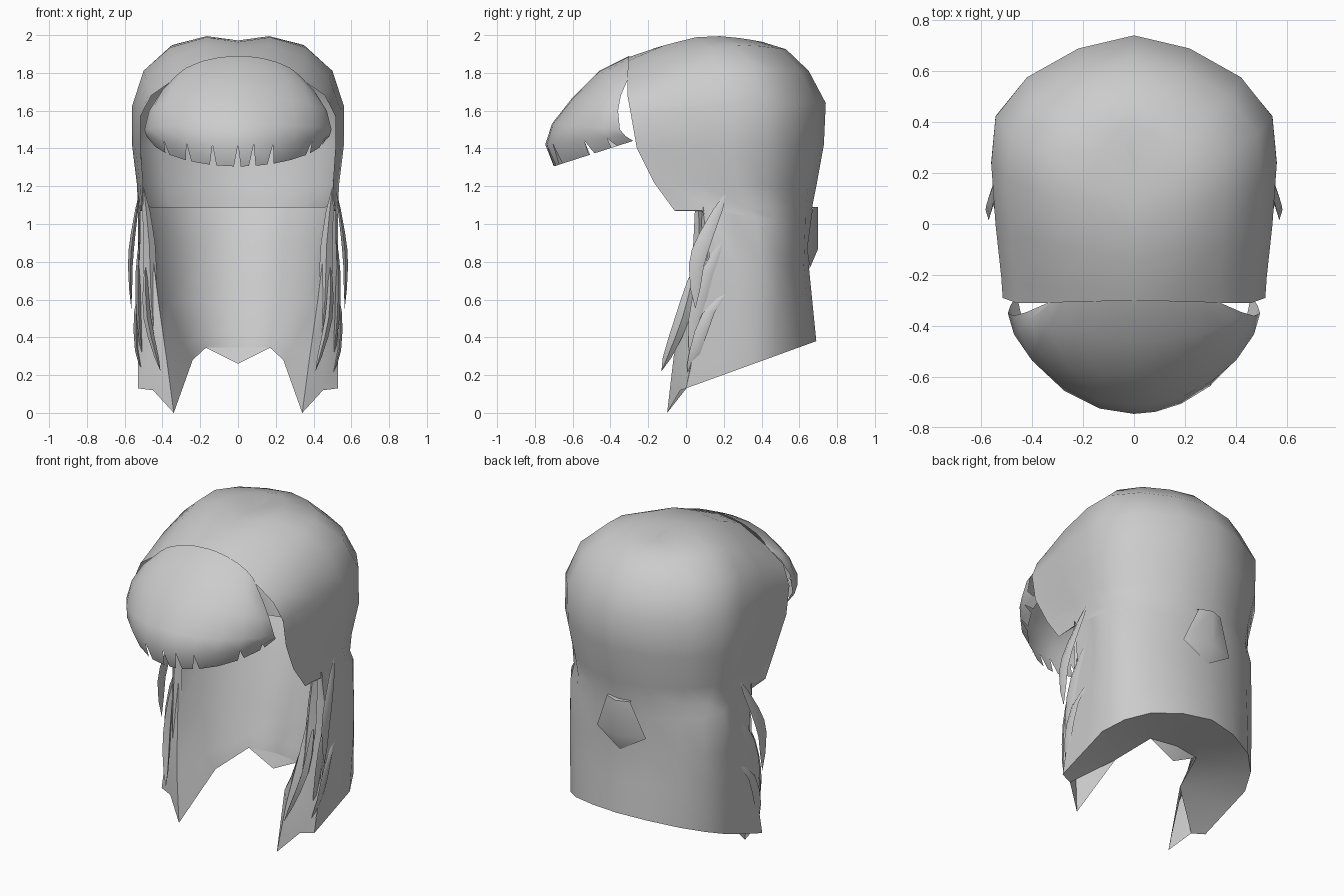
import bpy, bmesh, math
from mathutils import Vector

if "Cube" in bpy.data.objects:
    bpy.data.objects.remove(bpy.data.objects["Cube"], do_unlink=True)

GREY = (0.6, 0.6, 0.6, 1.0)
mat = bpy.data.materials.new("hair grey")
mat.use_nodes = True
mat.diffuse_color = GREY
mat.node_tree.nodes["Principled BSDF"].inputs["Base Color"].default_value = GREY
mat.node_tree.nodes["Principled BSDF"].inputs["Roughness"].default_value = 0.8


def make(name, grids, angle=60, closed=False):
    """Skin one or more grids of points (lists of equal rows) into one object."""
    bm = bmesh.new()
    for rows in grids:
        vs = [[bm.verts.new(p) for p in r] for r in rows]
        n = len(rows[0])
        for a, b in zip(vs, vs[1:]):
            for i in range(n if closed else n - 1):
                j = (i + 1) % n
                bm.faces.new((a[i], a[j], b[j], b[i]))
    bmesh.ops.remove_doubles(bm, verts=bm.verts, dist=0.0005)
    bmesh.ops.recalc_face_normals(bm, faces=bm.faces)
    me = bpy.data.meshes.new(name)
    bm.to_mesh(me)
    bm.free()
    me.materials.append(mat)
    ob = bpy.data.objects.new(name, me)
    bpy.context.collection.objects.link(ob)
    bpy.ops.object.select_all(action='DESELECT')
    ob.select_set(True)
    bpy.context.view_layer.objects.active = ob
    bpy.ops.object.shade_smooth_by_angle(angle=math.radians(angle))


def both(half):
    """Complete a half row that ends on the centre line."""
    return half + [(-x, y, z) for x, y, z in reversed(half[:-1])]


# Outer hair: plan outline from front edge to back centre, scaled per row
FX = (0.92, 0.93, 0.97, 1.0, 0.97, 0.75, 0.39, 0.0)
FY = (0.0, 0.08, 0.28, 0.51, 0.69, 0.84, 0.95, 1.0)


def outer_row(hw, yf, yb, zf, zb, edge, bump, corner):
    row = []
    for fx, fy in zip(FX, FY):
        fx = max(fx, edge) if fy < 0.4 else fx * (corner if fy > 0.6 else 1)
        row.append((hw * fx, yf + (yb - yf) * fy,
                    zf + (zb - zf) * fy + bump * math.sin(math.pi * fy)))
    return row


OUTER = [  # half width, front y, back y, front z, back z, front edge width, bulge, back corner
    (0.0, -0.31, 0.25, 1.88, 1.965, 0.92, 0.04, 1),
    (0.17, -0.31, 0.40, 1.86, 1.965, 0.92, 0.075, 1),
    (0.36, -0.31, 0.53, 1.77, 1.925, 0.92, 0.085, 1),
    (0.50, -0.31, 0.65, 1.68, 1.81, 0.92, 0.065, 1),
    (0.56, -0.29, 0.74, 1.57, 1.64, 0.92, 0.02, 1),
    (0.56, -0.26, 0.73, 1.40, 1.42, 0.92, 0, 1),
    (0.535, -0.17, 0.69, 1.22, 1.20, 0.94, 0, 0.95),
    (0.53, -0.06, 0.67, 1.07, 1.10, 0.96, 0, 0.91),
    (0.53, 0.09, 0.66, 1.07, 1.00, 0.98, 0, 0.90),
    (0.53, 0.13, 0.65, 0.78, 0.78, 0.99, 0, 0.90),
    (0.53, 0.09, 0.67, 0.54, 0.58, 1.0, 0, 0.90),
    (0.53, 0.0, 0.69, 0.13, 0.38, 1.0, 0, 0.91),
]
outer = [outer_row(*r) for r in OUTER]

# Inner lining, drawn forward into the two long front locks
lining = [
    [(.52, .09, 1.10), (.51, .09, 1.10), (.49, .10, 1.10), (.46, .28, 1.09), (.24, .56, 1.09), (0, .62, 1.09)],
    [(.52, .12, .90), (.49, .09, .90), (.46, .07, .90), (.42, .25, .90), (.21, .48, .90), (0, .53, .90)],
    [(.53, .09, .58), (.48, .03, .58), (.42, .0, .58), (.37, .18, .58), (.19, .41, .58), (0, .44, .58)],
    [(.53, .04, .32), (.46, -.03, .32), (.38, -.065, .30), (.29, .10, .36), (.18, .36, .42), (0, .39, .42)],
    [(.53, 0, .13), (.45, -.03, .12), (.34, -.10, 0), (.24, .12, .28), (.17, .35, .345), (0, .38, .345)],
]
# Underside between outer hem and lining hem
hem = [lining[-1][i] for i in (1, 3, 3, 3, 4, 4, 4, 5)]
make("back_hair", [[both(r) for r in outer],
                   [both(r) for r in lining],
                   [both(outer[-1]), both(hem)]])

# Fringe: pointed visor with a slit lower hem
FRINGE = [  # half width, side y, front y, side z, front z
    (0.34, -0.31, -0.30, 1.76, 1.89),
    (0.42, -0.345, -0.46, 1.68, 1.81),
    (0.47, -0.36, -0.60, 1.60, 1.67),
    (0.495, -0.35, -0.71, 1.50, 1.53),
    (0.485, -0.32, -0.745, 1.465, 1.42),
    (0.46, -0.28, -0.70, 1.44, 1.305),
]


def fringe_pt(row, t):
    hw, ys, yf, zs, zf = row
    s = math.sin(t * math.pi / 2)
    c = max(math.cos(t * math.pi / 2), 0) ** 1.25
    return (hw * s, ys + (yf - ys) * c, zs + (zf - zs) * c)


STEPS = (-1, -.8, -.6, -.38, -.18, 0, .11, .25, .42, .6, .8, 1)
WHOLE = (-1, -.8, .42, 1)  # steps without a slit
grids = [[[fringe_pt(r, t) for t in STEPS] for r in FRINGE[:5]]]
for a, b in zip(STEPS, STEPS[1:]):
    left = a + (0 if a in WHOLE else 0.02)
    right = b - (0 if b in WHOLE else 0.03)
    grids.append([[fringe_pt(FRINGE[4], a), fringe_pt(FRINGE[4], b)],
                  [fringe_pt(FRINGE[5], left), fringe_pt(FRINGE[5], right)]])
make("fringe", grids)


# Loose side strands: flat tapered ribbons with a diamond section
def strand(name, path, width, thick):
    pts = [Vector(p) for p in path]
    rows = []
    n = 6
    for i in range(n + 1):
        u = i / n * (len(pts) - 1)
        k = min(int(u), len(pts) - 2)
        p0, p1 = pts[max(k - 1, 0)], pts[k]
        p2, p3 = pts[k + 1], pts[min(k + 2, len(pts) - 1)]
        f = u - k
        p = 0.5 * (2 * p1 + (p2 - p0) * f + (2 * p0 - 5 * p1 + 4 * p2 - p3) * f * f
                   + (3 * p1 - p0 - 3 * p2 + p3) * f ** 3)
        w = math.sin(math.pi * i / n) ** 0.8 if 0 < i < n else 0.0
        rows.append([tuple(p + Vector(d) * w) for d in
                     ((0, -width, 0), (thick, 0, 0), (0, width, 0), (-thick, 0, 0))])
    for side, s in (("left", 1), ("right", -1)):
        make(f"{name}_{side}", [[[(x * s, y, z) for x, y, z in r] for r in rows]],
             angle=50, closed=True)


strand("outer_strand", [(.52, .22, 1.18), (.555, .11, .95), (.57, .055, .78), (.565, .05, .55)], .045, .014)
strand("front_strand", [(.50, .06, 1.2), (.47, .07, .9), (.46, .04, .6), (.43, -.03, .25)], .035, .035)
strand("middle_strand", [(.52, .20, .92), (.53, .11, .74), (.525, .05, .50), (.50, .03, .24)], .04, .014)
strand("low_strand", [(.49, .05, .78), (.48, -.02, .5), (.41, -.13, .22)], .04, .02)
strand("hem_strand", [(.52, .23, .65), (.54, .12, .53), (.535, .05, .33), (.50, .01, .2)], .035, .012)

# Pointed tuft standing out of the back
make("back_tuft", [[
    [(-.08, .55, 1.09), (0, .55, 1.09), (.08, .55, 1.09)],
    [(-.08, .67, 1.09), (0, .70, 1.09), (.08, .67, 1.09)],
    [(-.17, .64, .87), (0, .70, .87), (.17, .64, .87)],
    [(0, .655, .765)] * 3]], angle=40)

# Pointed tip hanging from the lining hem
make("neck_tip", [[
    [(-.17, .35, .345), (0, .38, .345), (.17, .35, .345)],
    [(0, .35, .26)] * 3]], angle=40)
